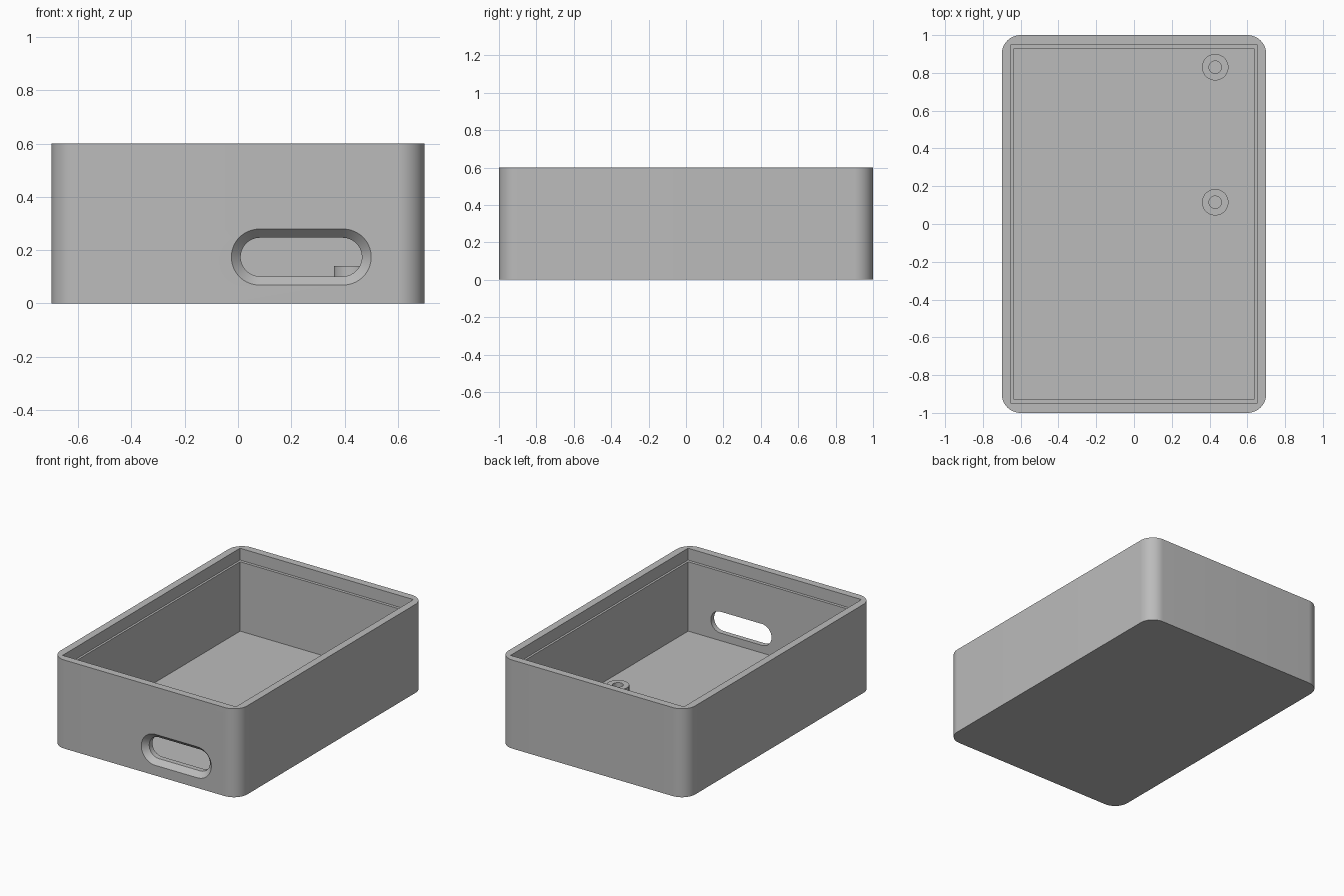
import bpy, bmesh, math
from mathutils import Matrix

if "Cube" in bpy.data.objects:
    bpy.data.objects.remove(bpy.data.objects["Cube"])

WIDTH, LENGTH, HEIGHT = 1.4, 2.0, 0.6
FLOOR, LEDGE = 0.05, 0.52

grey = bpy.data.materials.new("plain grey")
grey.use_nodes = True
grey.diffuse_color = (0.5, 0.5, 0.5, 1)
grey.node_tree.nodes["Principled BSDF"].inputs["Base Color"].default_value = grey.diffuse_color


def rounded(width, depth, radius, steps=16):
    """Outline of a rounded rectangle, counter-clockwise."""
    points = []
    for i, (sx, sy) in enumerate([(1, 1), (-1, 1), (-1, -1), (1, -1)]):
        for k in range(steps + 1):
            a = math.pi / 2 * (i + k / steps)
            points.append((sx * (width / 2 - radius) + radius * math.cos(a),
                           sy * (depth / 2 - radius) + radius * math.sin(a)))
    return points


def loft(name, sections, matrix=Matrix()):
    """Closed solid through (outline, height) sections."""
    bm = bmesh.new()
    rings = [[bm.verts.new((x, y, z)) for x, y in outline] for outline, z in sections]
    for low, high in zip(rings, rings[1:]):
        for i in range(len(low)):
            j = (i + 1) % len(low)
            bm.faces.new((low[i], low[j], high[j], high[i]))
    bm.faces.new(rings[0][::-1])
    bm.faces.new(rings[-1])
    bmesh.ops.remove_doubles(bm, verts=bm.verts, dist=1e-5)
    bmesh.ops.recalc_face_normals(bm, faces=bm.faces)
    bm.transform(matrix)
    mesh = bpy.data.meshes.new(name)
    bm.to_mesh(mesh)
    bm.free()
    mesh.materials.append(grey)
    ob = bpy.data.objects.new(name, mesh)
    bpy.context.collection.objects.link(ob)
    return ob


def activate(ob):
    bpy.ops.object.select_all(action="DESELECT")
    ob.select_set(True)
    bpy.context.view_layer.objects.active = ob


def cut(ob, cutter):
    mod = ob.modifiers.new("cut", "BOOLEAN")
    mod.operation, mod.solver, mod.object = "DIFFERENCE", "EXACT", cutter
    activate(ob)
    bpy.ops.object.modifier_apply(modifier=mod.name)
    bpy.data.objects.remove(cutter)


def rectangle(x, y):
    return [(x, y), (-x, y), (-x, -y), (x, -y)]


# Case with rounded vertical corners
outline = rounded(WIDTH, LENGTH, 0.1)
case = loft("case", [(outline, 0), (outline, HEIGHT)])

# Cavity, wider above the ledge that carries a lid
inner, lip = rectangle(0.635, 0.93), rectangle(0.65, 0.95)
cut(case, loft("cavity", [(inner, FLOOR), (inner, LEDGE), (lip, LEDGE), (lip, HEIGHT + 0.1)]))

# Chamfered port slot through the front wall
port = rounded(0.455, 0.145, 0.0725)
wide = rounded(0.525, 0.21, 0.105)
to_front = Matrix.Translation((0.2375, -1, 0.174)) @ Matrix.Rotation(math.pi / 2, 4, "X")
cut(case, loft("port_slot", [(port, -0.15), (port, -0.035), (wide, 0), (wide, 0.05)], to_front))

# Screw posts standing on the floor
posts = []
for name, y in (("back_post", 0.83), ("middle_post", 0.115)):
    place = Matrix.Translation((0.43, y, 0))
    disc, hole = rounded(0.14, 0.14, 0.07, 10), rounded(0.066, 0.066, 0.033, 10)
    post = loft(name, [(disc, FLOOR - 0.01), (disc, 0.14)], place)
    cut(post, loft("screw_hole", [(hole, FLOOR), (hole, 0.2)], place))
    posts.append(post)

for ob in [case] + posts:
    activate(ob)
    bpy.ops.object.shade_smooth_by_angle(angle=math.radians(30))
